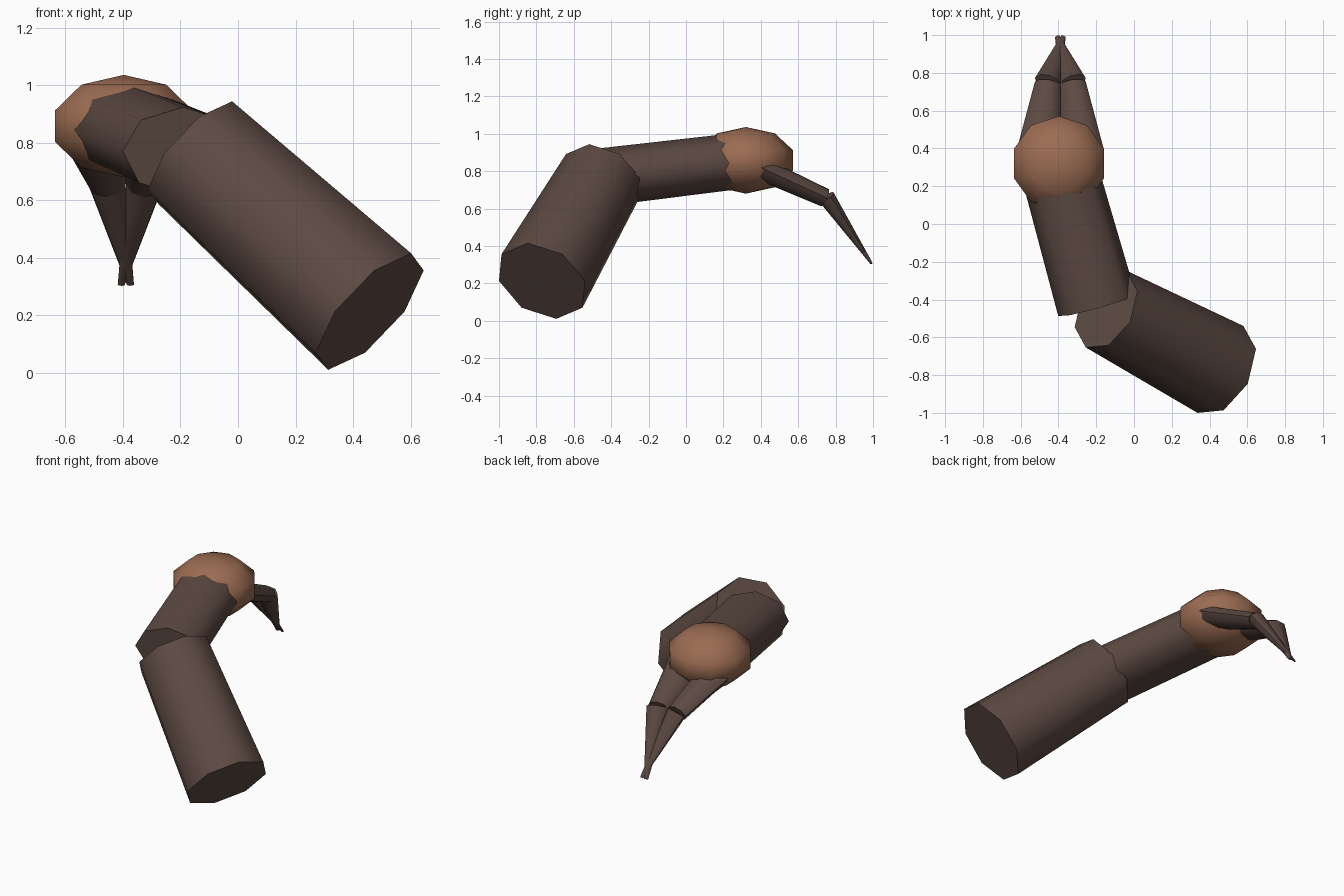
import bpy, bmesh, math
from mathutils import Vector

cube = bpy.data.objects.get("Cube")
if cube:
    bpy.data.objects.remove(cube, do_unlink=True)


def material(name, rgb):
    m = bpy.data.materials.new(name)
    m.use_nodes = True
    m.diffuse_color = (*rgb, 1)
    bsdf = m.node_tree.nodes["Principled BSDF"]
    bsdf.inputs["Base Color"].default_value = (*rgb, 1)
    bsdf.inputs["Roughness"].default_value = 0.8
    return m


DARK = material("dark_brown", (0.11, 0.068, 0.056))
TAN = material("tan_brown", (0.33, 0.15, 0.085))


def finish(name, bm, mat, angle):
    bmesh.ops.recalc_face_normals(bm, faces=bm.faces)
    me = bpy.data.meshes.new(name)
    bm.to_mesh(me)
    bm.free()
    me.materials.append(mat)
    ob = bpy.data.objects.new(name, me)
    bpy.context.collection.objects.link(ob)
    bpy.ops.object.select_all(action="DESELECT")
    ob.select_set(True)
    bpy.context.view_layer.objects.active = ob
    bpy.ops.object.shade_smooth_by_angle(angle=math.radians(angle))
    return ob


def limb(name, start, end, size0, size1, sides=8):
    """Capped tapered tube; sizes are (sideways, upward) radii."""
    p0, p1 = Vector(start), Vector(end)
    axis = (p1 - p0).normalized()
    side = axis.cross(Vector((0, 0, 1))).normalized()
    up = side.cross(axis)
    bm = bmesh.new()
    rings = []
    for p, (a, b) in ((p0, size0), (p1, size1)):
        turns = [2 * math.pi * i / sides for i in range(sides)]
        rings.append([bm.verts.new(p + side * a * math.cos(t) + up * b * math.sin(t))
                      for t in turns])
    for i in range(sides):
        j = (i + 1) % sides
        bm.faces.new((rings[0][i], rings[0][j], rings[1][j], rings[1][i]))
    bm.faces.new(rings[0])
    bm.faces.new(rings[1])
    return finish(name, bm, DARK, 65)


# Arm segments
limb("upper_arm", (0.458, -0.77, 0.213), (-0.148, -0.45, 0.765),
     (0.26, 0.26), (0.23, 0.23))
limb("forearm", (-0.196, -0.43, 0.77), (-0.40, 0.30, 0.857),
     (0.213, 0.155), (0.203, 0.15))

# Flattened wrist ball
bm = bmesh.new()
bmesh.ops.create_uvsphere(bm, u_segments=10, v_segments=5, radius=1)
for v in bm.verts:
    v.co = Vector((-0.397, 0.32, 0.858)) + v.co * Vector((0.264, 0.264, 0.178))
finish("wrist_ball", bm, TAN, 80)

# Pair of pincers whose tips cross
MID = -0.39
for label, s in (("left", 1), ("right", -1)):
    limb(label + "_pincer_base", (MID + s * 0.115, 0.385, 0.82),
         (MID + s * 0.067, 0.745, 0.657), (0.115, 0.062), (0.068, 0.05))
    limb(label + "_pincer_tip", (MID + s * 0.068, 0.75, 0.662),
         (MID - s * 0.016, 0.992, 0.306), (0.07, 0.047), (0.013, 0.006))
